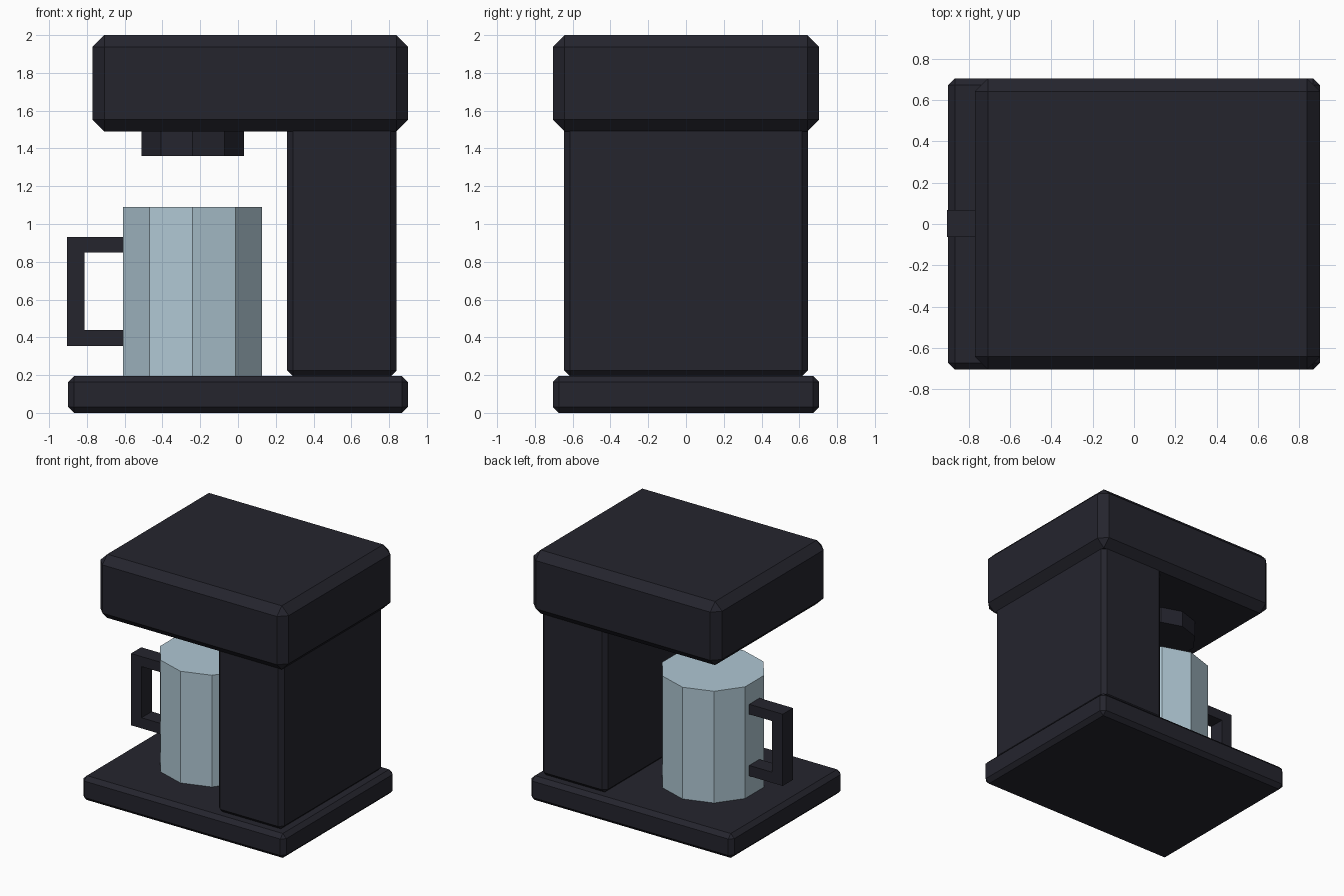
import bpy
import bmesh
import math
from mathutils import Matrix, Vector

cube = bpy.data.objects.get("Cube")
if cube:
    bpy.data.objects.remove(cube, do_unlink=True)


def make_material(name, rgb):
    mat = bpy.data.materials.new(name)
    mat.use_nodes = True
    color = (*rgb, 1.0)
    mat.diffuse_color = color
    mat.node_tree.nodes["Principled BSDF"].inputs["Base Color"].default_value = color
    return mat


CHARCOAL = make_material("charcoal plastic", (0.018, 0.018, 0.027))
GLASS = make_material("pale blue glass", (0.43, 0.57, 0.65))


def add_object(name, bm, mat):
    bmesh.ops.recalc_face_normals(bm, faces=bm.faces)
    mesh = bpy.data.meshes.new(name)
    bm.to_mesh(mesh)
    bm.free()
    mesh.materials.append(mat)
    obj = bpy.data.objects.new(name, mesh)
    bpy.context.collection.objects.link(obj)
    return obj


def bevelled_box(name, low, high, bevel):
    low, high = Vector(low), Vector(high)
    bm = bmesh.new()
    bmesh.ops.create_cube(bm, size=1)
    bmesh.ops.scale(bm, vec=high - low, verts=bm.verts)
    bmesh.ops.translate(bm, vec=(low + high) / 2, verts=bm.verts)
    obj = add_object(name, bm, CHARCOAL)
    mod = obj.modifiers.new("chamfer", "BEVEL")
    mod.width = bevel
    mod.segments = 1
    return obj


def decagon_prism(name, radius, bottom, top, mat):
    # Corners point to the front and back, flats to the sides
    bm = bmesh.new()
    place = Matrix.Translation((BREW_X, 0, (bottom + top) / 2))
    bmesh.ops.create_cone(bm, cap_ends=True, segments=10, radius1=radius, radius2=radius,
                          depth=top - bottom,
                          matrix=place @ Matrix.Rotation(math.pi / 2, 4, "Z"))
    # Make the corner direction independent of the primitive's start angle
    corner = max(bm.verts, key=lambda v: v.co.y)
    turn = math.atan2(corner.co.x - BREW_X, corner.co.y)
    bmesh.ops.rotate(bm, verts=bm.verts, cent=(BREW_X, 0, 0),
                     matrix=Matrix.Rotation(turn, 3, "Z"))
    return add_object(name, bm, mat)


BREW_X = -0.24

# Machine body
bevelled_box("base", (-0.9, -0.705, 0), (0.9, 0.705, 0.195), 0.032)
bevelled_box("column", (0.26, -0.645, 0.193), (0.84, 0.645, 1.6), 0.032)
bevelled_box("head", (-0.77, -0.705, 1.49), (0.9, 0.705, 2.0), 0.062)

# Brewing parts
decagon_prism("spout", 0.286, 1.36, 1.52, CHARCOAL)
decagon_prism("carafe", 0.387, 0.195, 1.09, GLASS)

# Carafe handle: a C profile given width
outline = [(-0.59, 0.93), (-0.905, 0.93), (-0.905, 0.355), (-0.59, 0.355),
           (-0.59, 0.44), (-0.812, 0.44), (-0.812, 0.85), (-0.59, 0.85)]
bm = bmesh.new()
side = bm.faces.new([bm.verts.new((x, -0.062, z)) for x, z in outline])
swept = bmesh.ops.extrude_face_region(bm, geom=[side])["geom"]
bmesh.ops.translate(bm, vec=(0, 0.13, 0),
                    verts=[g for g in swept if isinstance(g, bmesh.types.BMVert)])
add_object("carafe_handle", bm, CHARCOAL)
